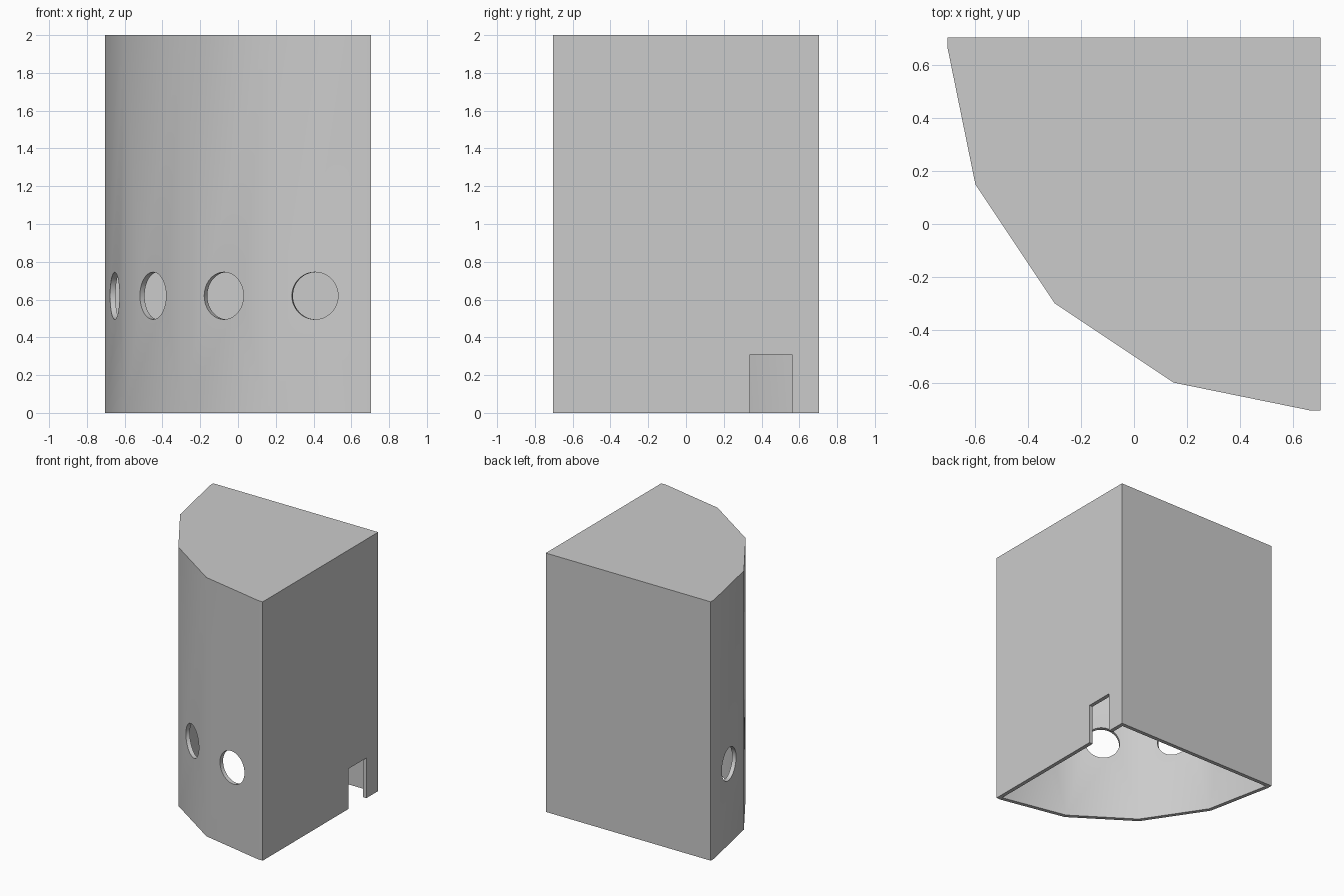
import bpy, bmesh, math
from mathutils import Vector

cube = bpy.data.objects.get("Cube")
if cube:
    bpy.data.objects.remove(cube, do_unlink=True)

HEIGHT, WALL = 2.0, 0.03
HOLE_Z, HOLE_R = 0.62, 0.125

# Material
grey = bpy.data.materials.new("plain grey")
grey.use_nodes = True
color = (0.6, 0.6, 0.6, 1)
grey.diffuse_color = color
grey.node_tree.nodes["Principled BSDF"].inputs["Base Color"].default_value = color

# Faceted front, running from the left front corner to the right back corner
facets = [(0.665, -0.705), (0.15, -0.6), (-0.3, -0.3), (-0.6, 0.15), (-0.705, 0.665)]
outline = [(0.705, 0.705), (0.705, -0.705)] + facets + [(-0.705, 0.705)]

# Housing: solid prism, hollowed from the open bottom
bm = bmesh.new()
base = bm.faces.new([bm.verts.new((x, y, 0)) for x, y in outline])
ext = bmesh.ops.extrude_face_region(bm, geom=[base], use_keep_orig=True)
top_verts = [g for g in ext["geom"] if isinstance(g, bmesh.types.BMVert)]
bmesh.ops.translate(bm, verts=top_verts, vec=(0, 0, HEIGHT))
bmesh.ops.recalc_face_normals(bm, faces=bm.faces[:])
bottom = next(f for f in bm.faces if f.normal.z < -0.9)
bmesh.ops.inset_region(bm, faces=[bottom], thickness=WALL, use_even_offset=True)
ext = bmesh.ops.extrude_face_region(bm, geom=[bottom])
inner = [g for g in ext["geom"] if isinstance(g, bmesh.types.BMVert)]
bmesh.ops.translate(bm, verts=inner, vec=(0, 0, HEIGHT - WALL))
if bottom.is_valid:
    bmesh.ops.delete(bm, geom=[bottom], context="FACES")
bmesh.ops.recalc_face_normals(bm, faces=bm.faces[:])
mesh = bpy.data.meshes.new("housing")
bm.to_mesh(mesh)
bm.free()
mesh.materials.append(grey)
housing = bpy.data.objects.new("housing", mesh)
bpy.context.collection.objects.link(housing)


def cut(cutter, name):
    """Subtract a helper object from the housing."""
    cutter.name = name
    cutter.hide_render = True
    cutter.data.materials.append(grey)
    mod = housing.modifiers.new(name, "BOOLEAN")
    mod.operation = "DIFFERENCE"
    mod.solver = "EXACT"
    mod.object = cutter
    bpy.ops.object.select_all(action="DESELECT")
    bpy.context.view_layer.objects.active = housing
    housing.select_set(True)
    bpy.ops.object.modifier_apply(modifier=name)
    bpy.data.objects.remove(cutter, do_unlink=True)


# Round port in the middle of each facet
for i, (a, b) in enumerate(zip(facets, facets[1:])):
    a, b = Vector(a), Vector(b)
    mid, along = (a + b) / 2, b - a
    bpy.ops.mesh.primitive_cylinder_add(
        vertices=48, radius=HOLE_R, depth=0.2, location=(mid.x, mid.y, HOLE_Z),
        rotation=(math.pi / 2, 0, math.atan2(along.y, along.x)))
    cut(bpy.context.object, f"port_cutter_{i}")

# Cable notch at the foot of the left wall
bpy.ops.mesh.primitive_cube_add(size=1, location=(0.7, 0.45, 0.105))
bpy.context.object.scale = (0.2, 0.22, 0.41)
bpy.context.view_layer.update()
cut(bpy.context.object, "notch_cutter")

# Soften the facets, keep the corners sharp
bpy.ops.object.select_all(action="DESELECT")
housing.select_set(True)
bpy.context.view_layer.objects.active = housing
bpy.ops.object.shade_smooth_by_angle(angle=math.radians(30))
